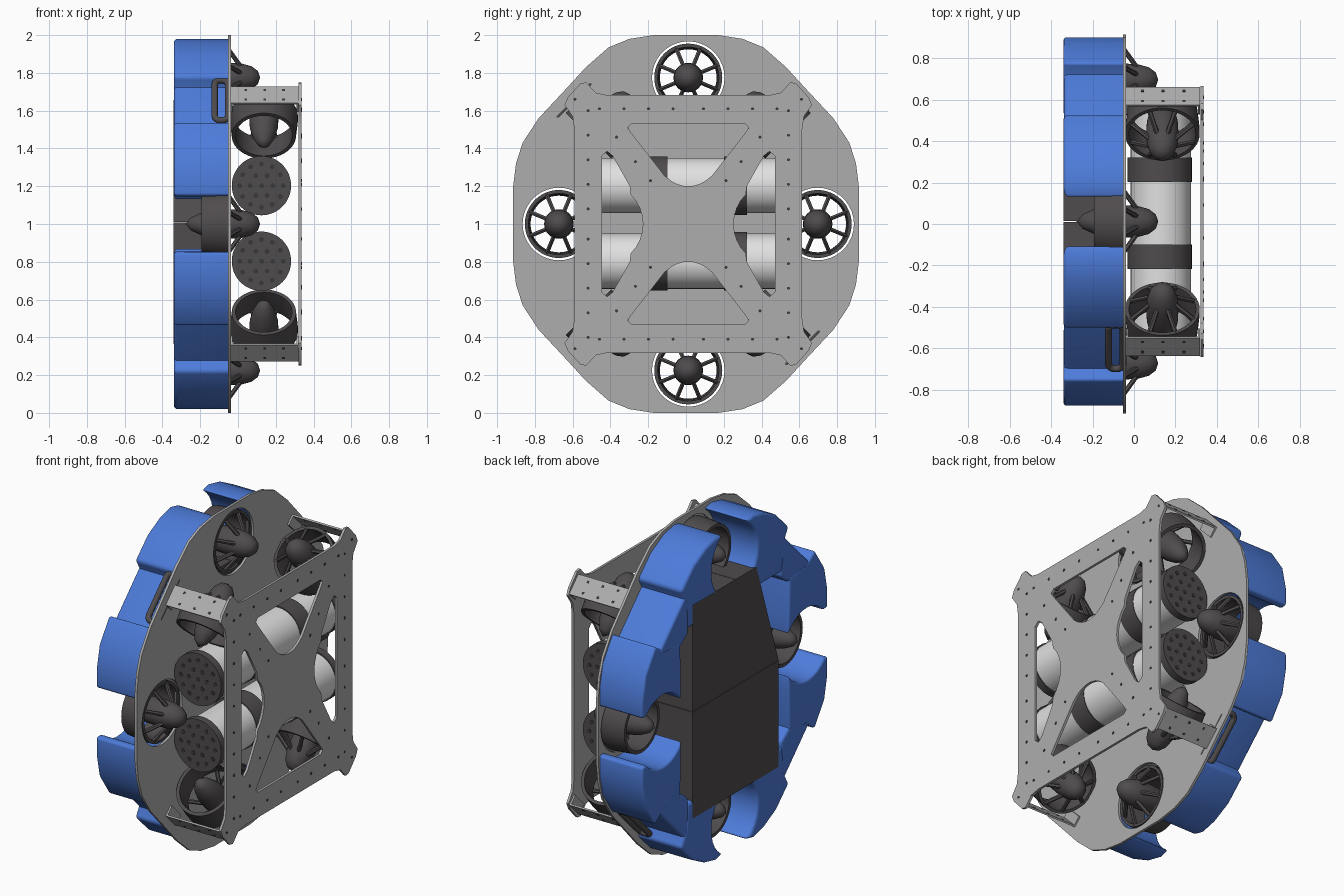
import bpy, bmesh, math
from mathutils import Matrix, Vector

if "Cube" in bpy.data.objects:
    bpy.data.objects.remove(bpy.data.objects["Cube"])


def material(name, rgb):
    m = bpy.data.materials.new(name)
    m.use_nodes = True
    m.diffuse_color = (*rgb, 1)
    m.node_tree.nodes["Principled BSDF"].inputs["Base Color"].default_value = (*rgb, 1)
    return m


GREY = material("plate grey", (0.42, 0.42, 0.42))
DARK = material("dark plastic", (0.08, 0.072, 0.075))
BLUE = material("foam blue", (0.075, 0.2, 0.7))
WHITE = material("tube white", (0.75, 0.75, 0.75))
HOLE = material("bolt black", (0.04, 0.04, 0.04))

# Flat profiles are drawn as (y, height above the middle) and extruded along x
SIDE = Matrix(((0, 0, 1, 0), (1, 0, 0, 0), (0, 1, 0, 1), (0, 0, 0, 1)))
QUADS = [(1, 1), (-1, 1), (-1, -1), (1, -1)]
# The frame's own centre lies slightly off the middle of the main plate
CENTRE = Vector((.007, .012, 0))


def add(name, mesh, mat, matrix=Matrix(), smooth=True):
    if not mesh.materials:
        mesh.materials.append(mat)
    if smooth:
        mesh.shade_smooth()
        mesh.set_sharp_from_angle(angle=math.radians(35))
    ob = bpy.data.objects.new(name, mesh)
    ob.matrix_world = Matrix.Translation(CENTRE) @ matrix
    bpy.context.collection.objects.link(ob)
    return ob


def to_mesh(bm, name):
    bmesh.ops.recalc_face_normals(bm, faces=bm.faces[:])
    mesh = bpy.data.meshes.new(name)
    bm.to_mesh(mesh)
    bm.free()
    return mesh


def sym4(pts):
    """Mirror a first-quadrant run of points into a closed outline."""
    loop = []
    for i, (a, b) in enumerate(QUADS):
        loop += [(a * y, b * z) for y, z in (pts if i % 2 == 0 else pts[::-1])]
    return loop


def arc(cy, cz, r, a0, a1, n):
    angles = [math.radians(a0 + (a1 - a0) * i / n) for i in range(n + 1)]
    return [(cy + r * math.cos(a), cz + r * math.sin(a)) for a in angles]


def curve_object(name, loops, matrix, mat, **settings):
    cu = bpy.data.curves.new(name, 'CURVE')
    for key, value in settings.items():
        setattr(cu, key, value)
    for loop in loops:
        s = cu.splines.new('POLY')
        s.points.add(len(loop) - 1)
        for p, co in zip(s.points, loop):
            p.co = (*co, 0, 1) if len(co) == 2 else (*co, 1)
        s.use_cyclic_u = True
    tmp = bpy.data.objects.new(name + "_path", cu)
    bpy.context.collection.objects.link(tmp)
    bpy.context.view_layer.update()
    mesh = bpy.data.meshes.new_from_object(tmp.evaluated_get(bpy.context.evaluated_depsgraph_get()))
    bpy.data.objects.remove(tmp)
    mesh.materials.clear()
    return add(name, mesh, mat, matrix)


def plate(name, loops, x0, x1, mat):
    shift = Matrix.Translation(((x0 + x1) / 2, 0, 0))
    return curve_object(name, loops, shift @ SIDE, mat,
                        dimensions='2D', fill_mode='BOTH', extrude=(x1 - x0) / 2)


def box(bm, size, matrix):
    bmesh.ops.create_cube(bm, size=1, matrix=matrix @ Matrix.Diagonal((*size, 1)))


def rod(bm, a, b, r, n=24):
    a, b = Vector(a), Vector(b)
    d = b - a
    m = Matrix.Translation((a + b) / 2) @ d.to_track_quat('Z', 'Y').to_matrix().to_4x4()
    bmesh.ops.create_cone(bm, cap_ends=True, segments=n, radius1=r, radius2=r,
                          depth=d.length, matrix=m)


def lathe(bm, profile, n=32):
    vs = [bm.verts.new((r, 0, t)) for r, t in profile]
    es = [bm.edges.new(p) for p in zip(vs, vs[1:])]
    bmesh.ops.spin(bm, geom=vs + es, cent=(0, 0, 0), axis=(0, 0, 1),
                   angle=math.tau, steps=n, use_merge=True)


# Main plate with four thruster openings
main = sym4([(.915, .2), (.9, .32), (.865, .43), (.78, .56), (.64, .71), (.53, .83),
             (.41, .935), (.3, .98), (.17, 1)])
main = [(y - CENTRE.y, z) for y, z in main]
holes = [arc(y, z, .192, 0, 350, 35) for y, z in [(.685, 0), (-.685, 0), (0, .775), (0, -.775)]]
plate("main_plate", [main] + holes, -.06, -.045, GREY)

# Outer guard plate: pointed corners and an X left between four cutouts
guard = sym4([(.603, .5), (.613, .57), (.655, .63), (.638, .67), (.57, .745), (.54, .75),
              (.49, .695), (.43, .682)])
top_cut = [(.125, .255), (.3, .48), (.32, .51), (.3, .53)]
top_cut = top_cut + [(-y, z) for y, z in top_cut[::-1]] + arc(0, .36, .16, 228, 312, 8)
side_cut = [(.31, .2), (.4, .36), (.43, .385), (.458, .36)]
side_cut = side_cut + [(y, -z) for y, z in side_cut[::-1]] + arc(.46, 0, .22, 225, 135, 8)
cuts = [[(y, s * z) for y, z in top_cut] for s in (1, -1)]
cuts += [[(s * y, z) for y, z in side_cut] for s in (1, -1)]
plate("guard_plate", [guard] + cuts, .314, .329, GREY)

# Bolts on the guard plate
bm = bmesh.new()
spots = [(.53, .08 + .13 * k) for k in range(5)] + [(.08 + .13 * k, .61) for k in range(4)]
spots += [(.2, .23), (.28, .33), (.38, .46), (.6, .66)]
for a, b in QUADS:
    for y, z in spots:
        rod(bm, (.325, a * y, 1 + b * z), (.331, a * y, 1 + b * z), .008, 10)
add("guard_bolts", to_mesh(bm, "guard_bolts"), HOLE)

# Corner brackets joining the two plates
for a, b in QUADS:
    bm = bmesh.new()
    turn = Matrix.Rotation(math.atan2(b, a), 4, 'X')
    base = Matrix.Translation((.134, a * .603, 1 + b * .68)) @ turn
    box(bm, (.358, .01, .125), base)
    for x in (-.174, .174):
        box(bm, (.01, .06, .125), base @ Matrix.Translation((x, -.03, 0)))
    add("corner_bracket", to_mesh(bm, "corner_bracket"), GREY, smooth=False)
    bm = bmesh.new()
    for x in (-.1, 0, .1):
        for z in (-.035, .035):
            box(bm, (.014, .012, .014), base @ Matrix.Translation((x, 0, z)))
    add("bracket_bolts", to_mesh(bm, "bracket_bolts"), HOLE, smooth=False)

# Thruster: duct, bullet hub and eight sloping struts, its axis along local z
bm = bmesh.new()
lathe(bm, [(.162, 0), (.18, 0), (.18, -.04), (.17, -.15), (.15, -.15), (.155, -.04), (.162, 0)], 48)
lathe(bm, [(0, .16), (.035, .148), (.06, .115), (.075, .06), (.078, 0), (.075, -.08),
           (.06, -.15), (.035, -.205), (0, -.235)])
for k in range(8):
    a = math.radians(22.5 + 45 * k)
    c, s = math.cos(a), math.sin(a)
    rod(bm, (.06 * c, .06 * s, .06), (.168 * c, .168 * s, -.012), .012, 6)
bmesh.ops.remove_doubles(bm, verts=bm.verts[:], dist=1e-5)
thruster = to_mesh(bm, "thruster")


def place_thruster(name, pos, axis):
    turn = Vector(axis).to_track_quat('Z', 'Y').to_matrix().to_4x4()
    add(name, thruster, DARK, Matrix.Translation(pos) @ turn)


for y, z in [(.685, 1), (-.685, 1), (0, 1.775), (0, .225)]:
    place_thruster("through_thruster", (-.05, y, z), (1, 0, 0))
for a, b in QUADS:
    off = .075 * math.sqrt(.5)
    place_thruster("corner_thruster", (.13, a * (.475 - off), 1 + b * (.52 + off)), (0, -a, b))

# Two pressure tubes with clamps and drilled end caps
for z in (1.203, .803):
    bm = bmesh.new()
    rod(bm, (.123, -.54, z), (.123, .54, z), .146, 48)
    add("pressure_tube", to_mesh(bm, "pressure_tube"), WHITE)
    bm = bmesh.new()
    for y0, y1, r in [(-.23, -.11, .155), (.19, .31, .155), (-.575, -.53, .157), (.53, .575, .157)]:
        rod(bm, (.117, y0, z), (.117, y1, z), r, 48)
    add("tube_clamps_and_caps", to_mesh(bm, "tube_clamps"), DARK)
    bm = bmesh.new()
    for s in (-1, 1):
        for r, n in [(.115, 12), (.06, 6), (.001, 1)]:
            for x, h in arc(.117, z, r, 0, 360 - 360 / n, max(n - 1, 1)):
                rod(bm, (x, s * .57, h), (x, s * .577, h), .013, 12)
    add("cap_plugs", to_mesh(bm, "cap_plugs"), HOLE)

# Central block behind the main plate: four closely set boxes, one cut back at its corner
bm = bmesh.new()
for a, b in QUADS:
    box(bm, (.288, .41, .645), Matrix.Translation((-.204, a * .2065, 1.01 + b * .324)))
for v in bm.verts:
    if v.co.y < -.3 and v.co.z > 1.5:
        v.co.y = -.2
add("central_block", to_mesh(bm, "central_block"), DARK, smooth=False)


def foam(name, pts, a, b, x0, x1, round_off):
    """Prism with a softly rounded back and rounded upright corners."""
    bm = bmesh.new()
    face = bm.faces.new([bm.verts.new((x1, a * y, 1 + b * z)) for y, z in pts])
    ext = bmesh.ops.extrude_face_region(bm, geom=[face], use_keep_orig=True)
    new = [g for g in ext["geom"] if isinstance(g, bmesh.types.BMVert)]
    bmesh.ops.translate(bm, verts=new, vec=(x0 - x1, 0, 0))
    bmesh.ops.recalc_face_normals(bm, faces=bm.faces[:])
    back = [e for e in bm.edges if all(v.co.x < x0 + .001 for v in e.verts)]
    upright = [e for e in bm.edges if abs(e.verts[0].co.x - e.verts[1].co.x) > .01
               and e.calc_face_angle(0) > .6]
    bmesh.ops.bevel(bm, geom=back + upright, offset=round_off, segments=4, profile=.5,
                    affect='EDGES', clamp_overlap=True)
    add(name, to_mesh(bm, name), BLUE)


# Blue foam: two wrap-around blocks and a recessed corner block per quadrant
upper = arc(0, .78, .217, -55, 59, 9) + [(.18, .98), (.28, .957), (.4, .895), (.52, .78),
                                        (.47, .69), (.46, .53), (.22, .53)]
outer = arc(.69, 0, .217, 145, 42, 9) + [(.89, .15), (.89, .26), (.86, .4), (.765, .54),
                                        (.68, .48), (.52, .47), (.515, .22)]
corner = [(.45, .76), (.74, .47), (.52, .44), (.44, .5)]
for a, b in QUADS:
    foam("foam_upper", upper, a, b, -.347, -.06, .032)
    foam("foam_outer", outer, a, b, -.347, -.06, .032)
    foam("foam_corner", corner, a, b, -.345, -.06, .018)

# Carry handles in two opposite corner recesses
for s in (1, -1):
    ring = []
    for cu, cx, a0 in [(.12, -.09, 0), (.12, -.1, -90), (-.12, -.1, -180), (-.12, -.09, -270)]:
        ring += [(x, s * (-.605 + u * .7071), 1 + s * (.655 + u * .7071))
                 for u, x in arc(cu, cx, .03, a0 + 90, a0, 4)]
    curve_object("carry_handle", [ring], Matrix(), DARK, dimensions='3D', bevel_depth=.017)
